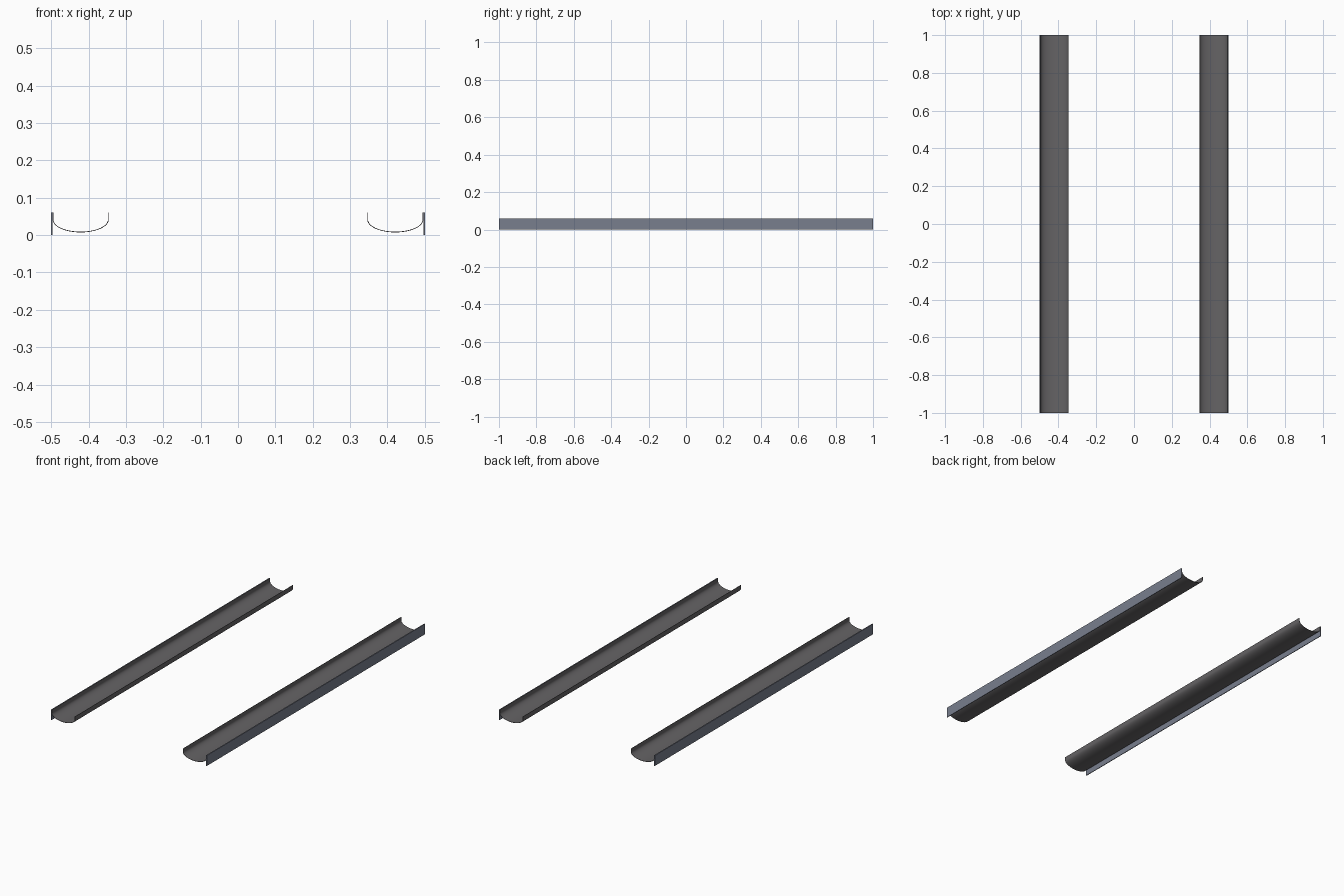
import bpy, bmesh, math

if "Cube" in bpy.data.objects:
    bpy.data.objects.remove(bpy.data.objects["Cube"])

HALF_LEN = 1.0


def material(name, color):
    m = bpy.data.materials.new(name)
    m.diffuse_color = (*color, 1)
    m.use_nodes = True
    m.node_tree.nodes["Principled BSDF"].inputs["Base Color"].default_value = m.diffuse_color
    return m


def extrude_profile(name, pts, mat):
    """Closed xz outline extruded along y."""
    bm = bmesh.new()
    face = bm.faces.new([bm.verts.new((x, -HALF_LEN, z)) for x, z in pts])
    new = bmesh.ops.extrude_face_region(bm, geom=[face])["geom"]
    verts = [g for g in new if isinstance(g, bmesh.types.BMVert)]
    bmesh.ops.translate(bm, verts=verts, vec=(0, 2 * HALF_LEN, 0))
    bmesh.ops.recalc_face_normals(bm, faces=bm.faces)
    mesh = bpy.data.meshes.new(name)
    bm.to_mesh(mesh)
    bm.free()
    mesh.materials.append(mat)
    obj = bpy.data.objects.new(name, mesh)
    bpy.context.collection.objects.link(obj)
    return obj


def trough_line(cx, rx, rz, z_mid, z_top, steps=20):
    """Open U line: short upright walls joined by half an ellipse."""
    arc = [(cx - rx * math.cos(math.pi * i / steps),
            z_mid - rz * math.sin(math.pi * i / steps)) for i in range(steps + 1)]
    return [(cx - rx, z_top)] + arc + [(cx + rx, z_top)]


gutter_mat = material("gutter_metal", (0.13, 0.125, 0.13))
board_mat = material("board_paint", (0.19, 0.21, 0.27))

for side, label in ((-1, "left"), (1, "right")):
    # curved gutter trough with a thin wall
    outer = trough_line(side * 0.421, 0.075, 0.034, 0.041, 0.06)
    inner = trough_line(side * 0.421, 0.073, 0.032, 0.041, 0.06)
    gutter = extrude_profile(label + "_gutter", outer + inner[::-1], gutter_mat)
    bpy.ops.object.select_all(action='DESELECT')
    gutter.select_set(True)
    bpy.context.view_layer.objects.active = gutter
    bpy.ops.object.shade_smooth_by_angle(angle=math.radians(35))

    # flat backing board on the outer side
    a, b = side * 0.496, side * 0.5
    extrude_profile(label + "_fascia_board",
                    [(a, 0), (b, 0), (b, 0.06), (a, 0.06)], board_mat)
